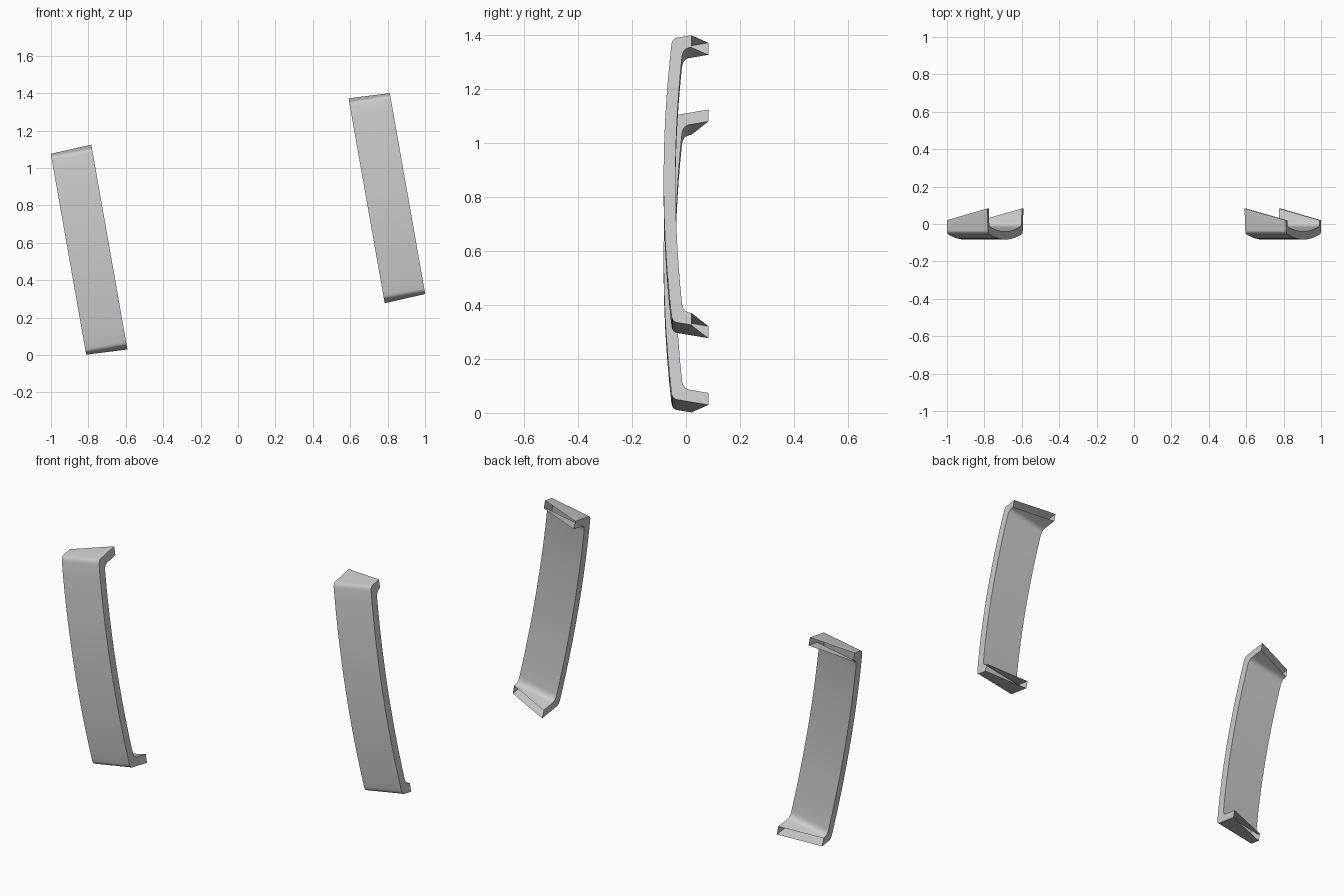
import bpy, bmesh
from math import radians, cos, sin, pi
from mathutils import Vector

if "Cube" in bpy.data.objects:
    bpy.data.objects.remove(bpy.data.objects["Cube"])

HALF_W = 0.111
BOW_STEPS = 7
FILLET = 5


def foot_u(u_tip, y):
    """Position along the grip of a splayed foot surface at depth y."""
    return u_tip - 0.17 * (0.083 - y)


def half_profile(y_mid, u_bow, u_tip, y_end, y_foot):
    """Bowed grip from the middle to one end, rounded into the foot."""
    bow = lambda u: y_mid + 0.029 * (u / 0.51) ** 2
    pts = [Vector((u_bow * i / BOW_STEPS, bow(u_bow * i / BOW_STEPS)))
           for i in range(BOW_STEPS + 1)]
    a = pts[-1]
    b = Vector((foot_u(u_tip, y_foot), y_foot))
    corner = Vector((foot_u(u_tip, bow(u_bow)), bow(u_bow) + 0.003))
    for i in range(1, FILLET + 1):
        t = i / FILLET
        pts.append(a * (1 - t) ** 2 + corner * 2 * t * (1 - t) + b * t * t)
    pts.append(Vector((foot_u(u_tip, y_end), y_end)))
    return pts


def full_profile(*args):
    half = half_profile(*args)
    return [Vector((-p.x, p.y)) for p in reversed(half[1:])] + half


def make_handle(name, location, angle):
    bm = bmesh.new()
    rails = []
    # One side has short feet and the other long, so the open ends are slanted
    for w, y_end in ((-HALF_W, 0.02), (HALF_W, 0.083)):
        outer = full_profile(-0.083, 0.512, 0.556, y_end, -0.034)
        inner = full_profile(-0.039, 0.462, 0.511, y_end, 0.012)
        for prof in (outer, inner):
            rails.append([bm.verts.new((w, p.y, p.x)) for p in prof])
    # Shell around the four rails; foot ends stay open
    loop = [rails[0], rails[2], rails[3], rails[1]]
    for a, b in zip(loop, loop[1:] + loop[:1]):
        for i in range(len(a) - 1):
            bm.faces.new((a[i], b[i], b[i + 1], a[i + 1]))
    bmesh.ops.recalc_face_normals(bm, faces=bm.faces)
    mesh = bpy.data.meshes.new(name)
    bm.to_mesh(mesh)
    bm.free()
    obj = bpy.data.objects.new(name, mesh)
    bpy.context.collection.objects.link(obj)
    obj.location = location
    obj.rotation_euler = (0, angle, 0)
    bpy.ops.object.select_all(action='DESELECT')
    obj.select_set(True)
    bpy.context.view_layer.objects.active = obj
    bpy.ops.object.shade_smooth_by_angle(angle=radians(30))


# Two tilted handles, the right one turned half a turn about the depth axis
make_handle("left_handle", (-0.797, 0, 0.558), radians(-10))
make_handle("right_handle", (0.797, 0, 0.844), radians(170))
